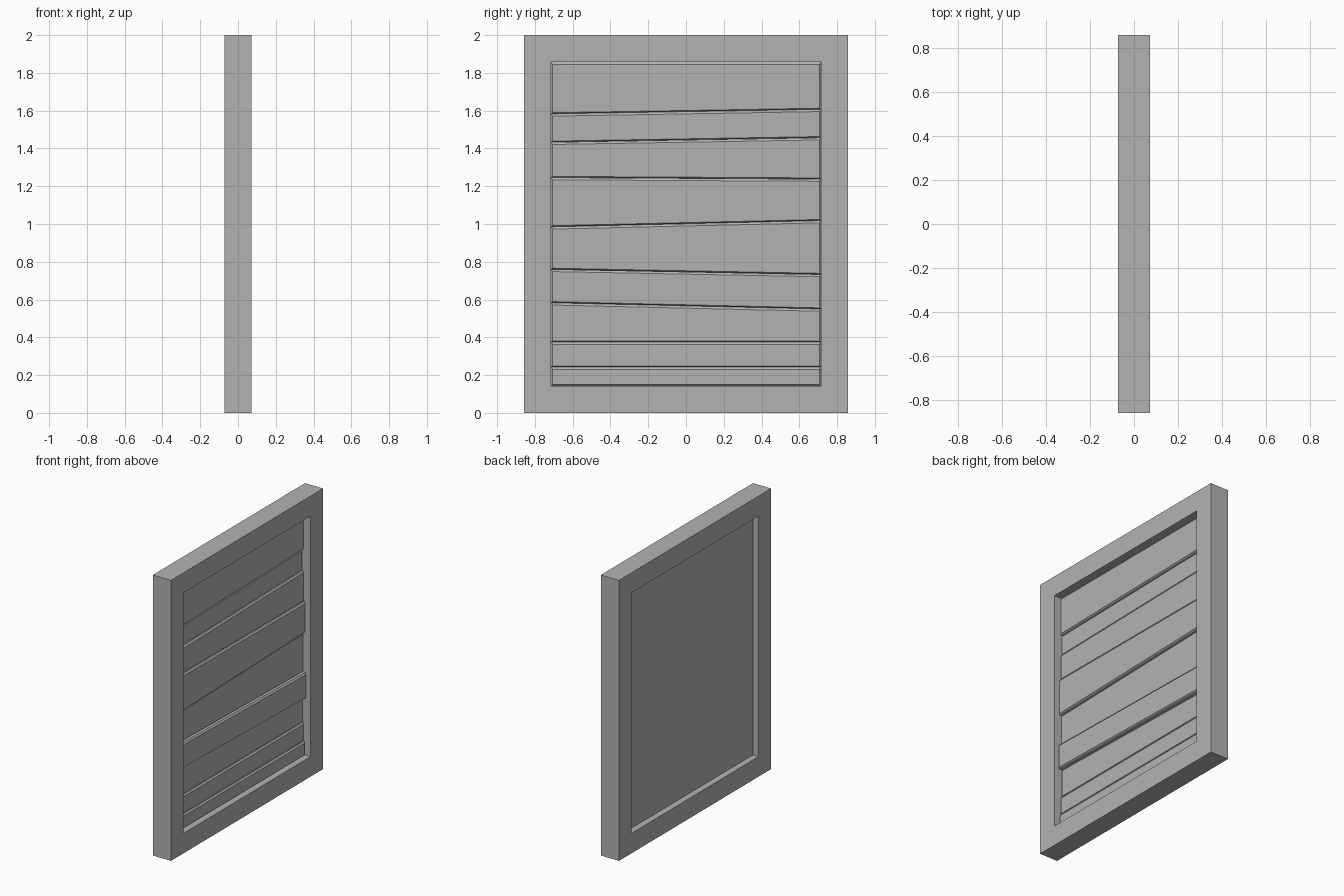
import bpy, bmesh

if "Cube" in bpy.data.objects:
    bpy.data.objects.remove(bpy.data.objects["Cube"])

grey = bpy.data.materials.new("plain grey")
grey.diffuse_color = (0.45, 0.45, 0.45, 1)
grey.use_nodes = True
grey.node_tree.nodes["Principled BSDF"].inputs["Base Color"].default_value = grey.diffuse_color

HX, HY = 0.0715, 0.857         # half thickness and half width of the frame
BAR = 0.143                    # width of the frame bars
IY, Z0, Z1 = HY - BAR, BAR, 2 - BAR
BACK, MID = -0.027, -0.005     # backing board faces


def finish(bm, name):
    bmesh.ops.recalc_face_normals(bm, faces=bm.faces)
    mesh = bpy.data.meshes.new(name)
    bm.to_mesh(mesh)
    bm.free()
    mesh.materials.append(grey)
    bpy.context.collection.objects.link(bpy.data.objects.new(name, mesh))


def loft(name, rings, closed=False):
    """Join equal rings of points; cap the ends or close into a tube."""
    bm = bmesh.new()
    vs = [[bm.verts.new(p) for p in r] for r in rings]
    pairs = list(zip(vs, vs[1:])) + ([(vs[-1], vs[0])] if closed else [])
    for a, b in pairs:
        for i in range(len(a)):
            j = (i + 1) % len(a)
            bm.faces.new((a[i], a[j], b[j], b[i]))
    if not closed:
        bm.faces.new(vs[0])
        bm.faces.new(vs[-1])
    finish(bm, name)


def rect(x, y, bl, br, tr, tl):
    """Four corners at depth x, with a separate height for each corner."""
    return [(x, -y, bl), (x, y, br), (x, y, tr), (x, -y, tl)]


# Outer frame, open in the middle
loft("frame", [rect(-HX, HY, 0, 0, 2, 2), rect(HX, HY, 0, 0, 2, 2),
               rect(HX, IY, Z0, Z0, Z1, Z1), rect(-HX, IY, Z0, Z0, Z1, Z1)],
     closed=True)

# Backing board
loft("backing_board", [rect(BACK, IY, Z0, Z0, Z1, Z1),
                       rect(MID, IY, Z0, Z0, Z1, Z1)])

# Joint heights at the left and right edges, from bottom to top
joints = [(Z0, Z0), (0.243, 0.243), (0.375, 0.375), (0.583, 0.550),
          (0.760, 0.733), (0.985, 1.018), (1.246, 1.238), (1.433, 1.457),
          (1.583, 1.607), (Z1, Z1)]
# Front face depth of each plank
fronts = [0.032, 0.023, 0.015, 0.040, 0.018, 0.034, 0.023, 0.012, 0.022]

# Planks with chamfered front edges
TOP, LOW, SIDE = 0.012, 0.006, 0.008
for n, (x, (bl, br), (tl, tr)) in enumerate(zip(fronts, joints, joints[1:])):
    loft(f"plank_{n + 1}", [
        rect(MID, IY, bl, br, tr, tl),
        rect(x - 0.009, IY, bl, br, tr, tl),
        rect(x, IY - SIDE, bl + LOW, br + LOW, tr - TOP, tl - TOP)])
